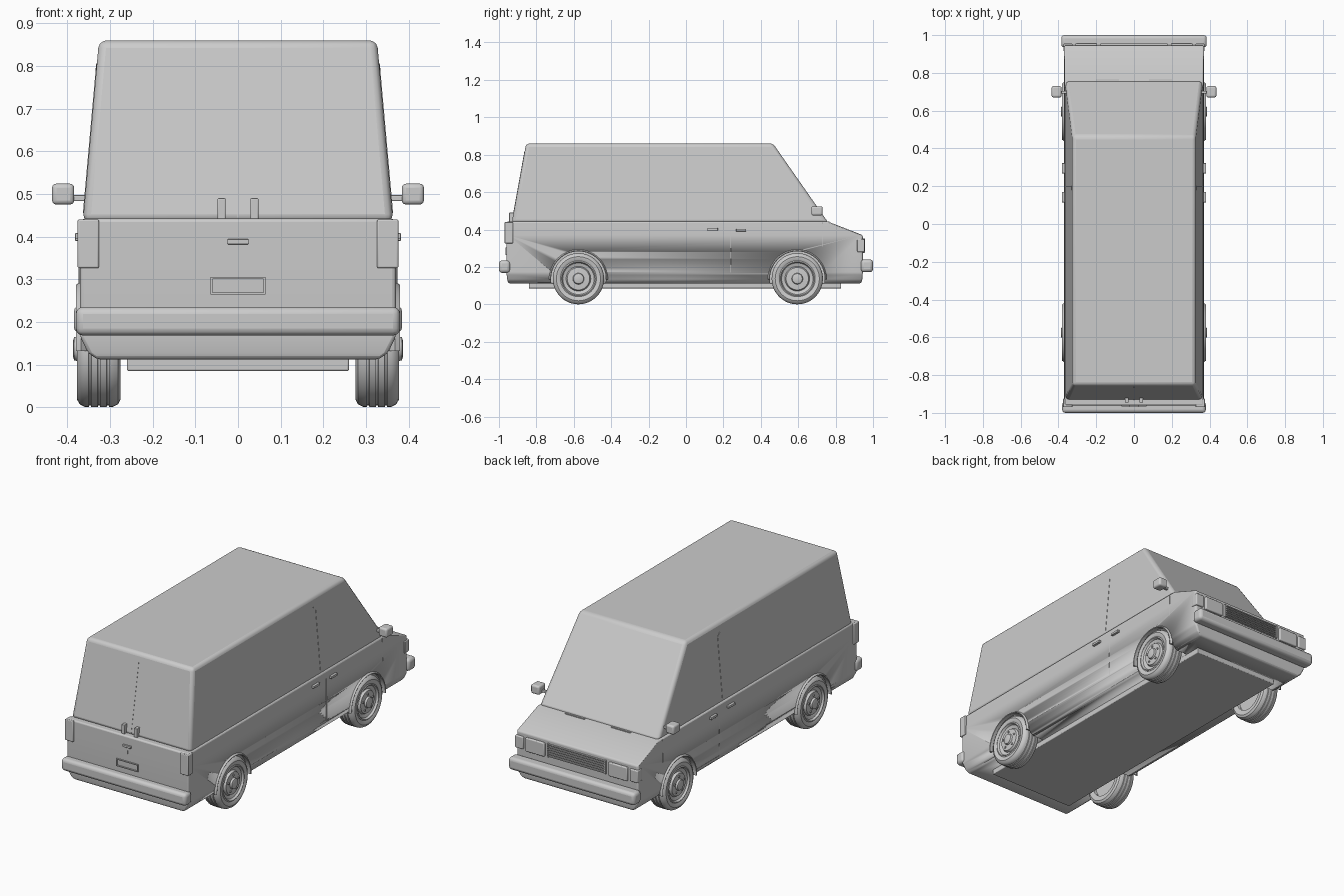
import bpy, bmesh, math
from mathutils import Matrix, Vector

if "Cube" in bpy.data.objects:
    bpy.data.objects.remove(bpy.data.objects["Cube"])

GREY = (0.6, 0.6, 0.6, 1)
paint = bpy.data.materials.new("plain grey")
paint.use_nodes = True
paint.diffuse_color = GREY
paint.node_tree.nodes["Principled BSDF"].inputs["Base Color"].default_value = GREY


def finish(name, bm, bevel=0, segments=3):
    bmesh.ops.recalc_face_normals(bm, faces=bm.faces)
    mesh = bpy.data.meshes.new(name)
    bm.to_mesh(mesh)
    bm.free()
    mesh.materials.append(paint)
    ob = bpy.data.objects.new(name, mesh)
    bpy.context.collection.objects.link(ob)
    if bevel:
        mod = ob.modifiers.new("soft edges", "BEVEL")
        mod.width, mod.segments = bevel, segments
        mod.limit_method, mod.angle_limit = "ANGLE", math.radians(25)
    bpy.ops.object.select_all(action="DESELECT")
    ob.select_set(True)
    bpy.context.view_layer.objects.active = ob
    bpy.ops.object.shade_smooth_by_angle(angle=math.radians(35))
    return ob


def box(name, x, y, z, bevel=0):
    """Box between pairs of limits."""
    bm = bmesh.new()
    bmesh.ops.create_cube(bm, size=1)
    for v in bm.verts:
        v.co = [(lo + hi) / 2 + c * (hi - lo) for c, (lo, hi) in zip(v.co, (x, y, z))]
    return finish(name, bm, bevel)


def pair(name, x, y, z, bevel=0):
    box(name + "_left", x, y, z, bevel)
    box(name + "_right", (-x[1], -x[0]), y, z, bevel)


def loft(name, levels, bevel):
    """Stack of rectangles: height, back, nose, half width at back and nose."""
    bm = bmesh.new()
    rings = [[bm.verts.new(p) for p in ((-wb, b, z), (wb, b, z), (wn, n, z), (-wn, n, z))]
             for z, b, n, wb, wn in levels]
    for low, high in zip(rings, rings[1:]):
        for i in range(4):
            j = (i + 1) % 4
            bm.faces.new((low[i], low[j], high[j], high[i]))
    bm.faces.new(rings[0])
    bm.faces.new(rings[-1])
    return finish(name, bm, bevel)


def lathe(name, profile, centre, side, steps=48):
    """Spin (radius, x) points round the axle; side mirrors it."""
    bm = bmesh.new()
    verts = [bm.verts.new((x, 0, r)) for r, x in profile]
    edges = [bm.edges.new(e) for e in zip(verts, verts[1:])]
    bmesh.ops.spin(bm, geom=verts + edges, cent=(0, 0, 0), axis=(1, 0, 0),
                   angle=2 * math.pi, steps=steps)
    bmesh.ops.remove_doubles(bm, verts=bm.verts, dist=0.0002)
    for v in bm.verts:
        v.co = Vector((v.co.x * side, v.co.y, v.co.z)) + Vector(centre)
    return finish(name, bm)


# Body shell and upper cabin
body = loft("lower_body", [
    (0.112, -0.95, 0.935, 0.33, 0.33), (0.128, -0.955, 0.942, 0.352, 0.352),
    (0.165, -0.96, 0.945, 0.37, 0.37), (0.37, -0.96, 0.945, 0.37, 0.37),
    (0.442, -0.96, 0.76, 0.367, 0.367)], 0.008)
loft("upper_cabin", [(0.435, -0.932, 0.762, 0.364, 0.364),
                     (0.86, -0.855, 0.465, 0.326, 0.326)], 0.018)
box("floor_pan", (-0.26, 0.26), (-0.84, 0.83), (0.085, 0.12), 0.004)

# Wheel wells, cut out of the shell
AXLES = {"rear": -0.575, "front": 0.595}
for end, y in AXLES.items():
    for side in (-1, 1):
        bm = bmesh.new()
        bmesh.ops.create_cone(bm, cap_ends=True, segments=48, radius1=0.147, radius2=0.147,
                              depth=0.2, matrix=Matrix.Translation((side * 0.36, y, 0.137))
                              @ Matrix.Rotation(math.pi / 2, 4, "Y"))
        cutter = finish("well_cutter", bm)
        cutter.hide_render = True
        cut = body.modifiers.new("well", "BOOLEAN")
        cut.operation, cut.solver, cut.object = "DIFFERENCE", "EXACT", cutter
        bpy.context.view_layer.objects.active = body
        if body.modifiers[0].type == "BEVEL":
            bpy.ops.object.modifier_apply(modifier=body.modifiers[0].name)
        bpy.ops.object.modifier_apply(modifier=cut.name)
        bpy.data.objects.remove(cutter)

# Tyres with tread grooves, rims, hubs, bolts and arch lips
tyre = [(0.09, 0.28), (0.118, 0.275), (0.13, 0.281), (0.136, 0.293)]
for x in (0.305, 0.326, 0.347):
    tyre += [(0.137, x - 0.003), (0.133, x - 0.002), (0.133, x + 0.002), (0.137, x + 0.003)]
tyre += [(0.136, 0.36), (0.13, 0.371), (0.118, 0.378), (0.1, 0.376), (0.092, 0.37)]
rim = [(0, 0.3), (0.092, 0.3), (0.096, 0.374), (0.09, 0.377), (0.084, 0.366), (0.066, 0.36),
       (0.06, 0.372), (0.03, 0.374), (0.027, 0.384), (0.018, 0.387), (0, 0.387)]
for end, y in AXLES.items():
    for label, side in (("left", 1), ("right", -1)):
        tag = f"{end}_{label}"
        lathe(tag + "_tyre", tyre, (0, y, 0.137), side)
        lathe(tag + "_rim", rim, (0, y, 0.137), side)
        bm = bmesh.new()
        for i in range(5):
            a = i * math.tau / 5
            spot = (side * 0.374, y + 0.044 * math.sin(a), 0.137 + 0.044 * math.cos(a))
            bmesh.ops.create_cone(bm, cap_ends=True, segments=6, radius1=0.006, radius2=0.006,
                                  depth=0.008, matrix=Matrix.Translation(spot)
                                  @ Matrix.Rotation(math.pi / 2, 4, "Y"))
        finish(tag + "_bolts", bm)
        # Lip follows the opening down to the sill
        bm = bmesh.new()
        section = [(0.146, 0.355), (0.146, 0.378), (0.15, 0.38), (0.157, 0.368)]
        rows = []
        for i in range(33):
            a = math.radians(-92 + 184 * i / 32)
            rows.append([bm.verts.new((side * x, y + r * math.sin(a), 0.137 + r * math.cos(a)))
                         for r, x in section])
        for p, q in zip(rows, rows[1:]):
            for i in range(4):
                j = (i + 1) % 4
                bm.faces.new((p[i], p[j], q[j], q[i]))
        bm.faces.new(rows[0])
        bm.faces.new(rows[-1])
        finish(tag + "_arch_lip", bm)

# Bumpers
box("rear_bumper", (-0.38, 0.38), (-1, -0.94), (0.168, 0.235), 0.017)
box("front_bumper", (-0.385, 0.385), (0.935, 1), (0.172, 0.24), 0.017)

# Mirrors
pair("mirror", (0.384, 0.436), (0.67, 0.73), (0.475, 0.524), 0.01)
pair("mirror_arm", (0.345, 0.39), (0.69, 0.705), (0.483, 0.497), 0.003)

# Tail end: lamps, plate frame, handle, hinges and door gap
pair("tail_lamp", (0.326, 0.376), (-0.97, -0.925), (0.326, 0.44), 0.004)
box("plate_frame_top", (-0.065, 0.065), (-0.966, -0.955), (0.3, 0.305))
box("plate_frame_base", (-0.065, 0.065), (-0.966, -0.955), (0.264, 0.269))
pair("plate_frame_side", (0.06, 0.065), (-0.966, -0.955), (0.264, 0.305))
box("tail_handle", (-0.025, 0.025), (-0.97, -0.955), (0.382, 0.394), 0.002)
box("tail_lock", (-0.002, 0.002), (-0.963, -0.955), (0.345, 0.365))
pair("tail_hinge", (0.029, 0.048), (-0.946, -0.915), (0.438, 0.49), 0.003)

def seam(name, a, b, width=0.003):
    """Thin square strip joining two points."""
    a, b = Vector(a), Vector(b)
    bm = bmesh.new()
    bmesh.ops.create_cube(bm, size=1)
    turn = (b - a).to_track_quat("Z", "Y").to_matrix().to_4x4()
    bm.transform(Matrix.Translation((a + b) / 2) @ turn
                 @ Matrix.Diagonal((width, width, (b - a).length, 1)))
    finish(name, bm)


def cabin_x(z):
    return 0.364 - 0.038 * (z - 0.435) / 0.425


seam("tail_door_gap", (0, -0.93, 0.445), (0, -0.863, 0.815))

# Side doors: handles and panel gaps
for label, s in (("left", 1), ("right", -1)):
    corners = [(-0.88, 0.455), (0.2, 0.455), (0.2, 0.79), (0.18, 0.805)]
    for i, (p, q) in enumerate(zip(corners[1:], corners[2:])):
        seam(f"door_gap_{label}_{i}", *[(s * cabin_x(z), y, z) for y, z in (p, q)])
    seam(f"door_gap_low_{label}", (s * 0.37, 0.24, 0.17), (s * 0.37, 0.24, 0.4))
    seam(f"wing_gap_{label}", (s * 0.37, 0.73, 0.31), (s * 0.368, 0.73, 0.435))
pair("slide_door_handle", (0.364, 0.382), (0.115, 0.17), (0.395, 0.408), 0.002)
pair("cab_door_handle", (0.364, 0.382), (0.268, 0.322), (0.39, 0.403), 0.002)

# Nose: headlamps, corner lamps, slatted grille and bonnet vents
pair("headlamp", (0.195, 0.31), (0.935, 0.957), (0.275, 0.35), 0.005)
pair("corner_lamp", (0.325, 0.374), (0.915, 0.955), (0.28, 0.348), 0.005)
box("grille_back", (-0.175, 0.175), (0.935, 0.948), (0.28, 0.348))
for i in range(6):
    z = 0.282 + i * 0.0125
    box(f"grille_slat_{i}", (-0.175, 0.175), (0.94, 0.955), (z, z + 0.005))
pair("grille_post", (0.17, 0.178), (0.94, 0.956), (0.279, 0.352))
pair("scuttle_vent", (0.08, 0.2), (0.758, 0.768), (0.436, 0.444))
